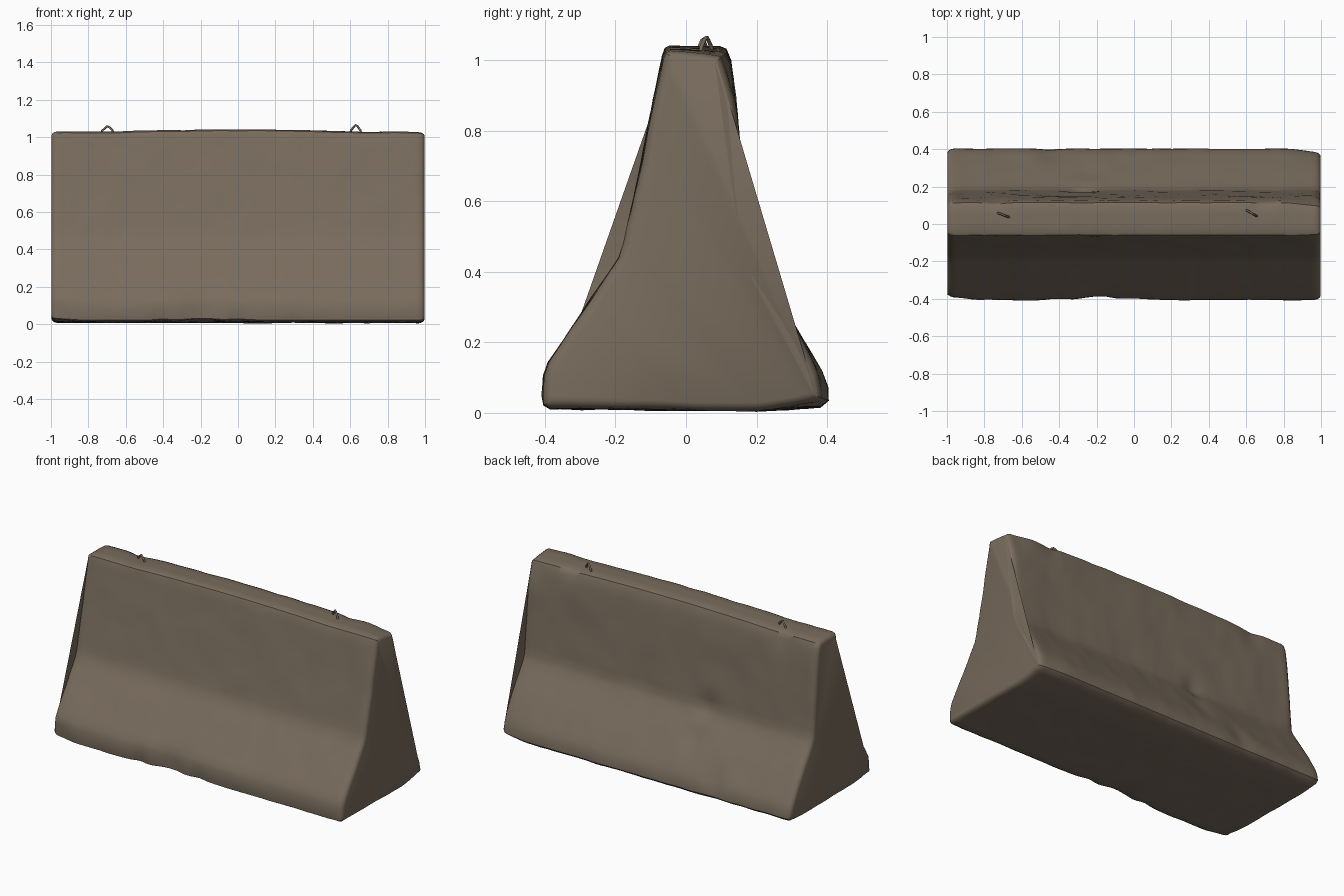
import bpy, bmesh, math
from mathutils import Vector, noise

if "Cube" in bpy.data.objects:
    bpy.data.objects.remove(bpy.data.objects["Cube"])

concrete = bpy.data.materials.new("weathered_concrete")
concrete.diffuse_color = (0.19, 0.15, 0.11, 1)
concrete.use_nodes = True
concrete.node_tree.nodes["Principled BSDF"].inputs["Base Color"].default_value = concrete.diffuse_color
steel = bpy.data.materials.new("dull_steel")
steel.diffuse_color = (0.17, 0.14, 0.105, 1)
steel.use_nodes = True
steel.node_tree.nodes["Principled BSDF"].inputs["Base Color"].default_value = steel.diffuse_color

# Barrier cross-section (y, z), going round from bottom front to bottom back
PROFILE = [(-0.385, 0.012), (-0.403, 0.022), (-0.407, 0.05), (-0.403, 0.105), (-0.39, 0.143),
           (-0.30, 0.275), (-0.19, 0.44), (-0.175, 0.485), (-0.115, 0.77), (-0.066, 1.015),
           (-0.059, 1.034), (-0.045, 1.041), (0.095, 1.04), (0.114, 1.032), (0.127, 1.00),
           (0.14, 0.90), (0.158, 0.70), (0.18, 0.455), (0.195, 0.42), (0.29, 0.275),
           (0.385, 0.118), (0.402, 0.07), (0.403, 0.035), (0.38, 0.016), (0.2, 0.006)]

# Worn spots: centre, radius, depth of the dent
CHIPS = [((-0.18, -0.40, 0.06), 0.11, 0.022), ((0.0, -0.40, 0.03), 0.05, 0.012),
         ((-0.40, -0.40, 0.03), 0.05, 0.010), ((-0.28, 0.18, 0.46), 0.06, 0.018),
         ((-0.24, 0.28, 0.29), 0.07, 0.014), ((-0.45, 0.38, 0.12), 0.06, 0.014),
         ((-0.75, 0.13, 1.01), 0.06, 0.014), ((-0.98, -0.40, 0.05), 0.09, 0.02),
         ((0.98, 0.40, 0.06), 0.11, 0.02), ((0.97, 0.12, 1.02), 0.10, 0.02),
         ((0.7, 0.13, 1.02), 0.05, 0.010)]


def resample(points, step):
    out = []
    for i, p in enumerate(points):
        a, b = Vector(p), Vector(points[(i + 1) % len(points)])
        n = max(1, round((b - a).length / step))
        out += [a.lerp(b, k / n) for k in range(n)]
    return out


def outline_normals(loop):
    result = []
    for i in range(len(loop)):
        t = loop[(i + 1) % len(loop)] - loop[i - 1]
        result.append(Vector((-t.y, t.x)).normalized())
    return result


# Barrier body: loft the section along x with rounded ends and worn surface
loop = resample(PROFILE, 0.045)
normals = outline_normals(loop)
edge = [(0.998, 0.024), (0.993, 0.012), (0.982, 0.004), (0.965, 0.0)]
inner = [(-0.94 + 1.88 * i / 64, 0.0) for i in range(65)]
stations = [(-x, d) for x, d in edge] + inner + [(x, d) for x, d in reversed(edge)]

bm = bmesh.new()
rings = []
for x, inset in stations:
    ring = []
    for p, n in zip(loop, normals):
        q = p - n * inset
        co = Vector((x, q.x, q.y))
        out = Vector((0, n.x, n.y))
        wear = 0.004 * noise.noise(co * 5) + 0.0025 * noise.noise(co * 13)
        for c, r, depth in CHIPS:
            wear -= depth * math.exp(-((co - Vector(c)).length / r) ** 2)
        co += out * wear
        # crown of the top sags slightly towards the ends
        co.z -= 0.012 * min(1, (x / 0.65) ** 2) * max(0, (co.z - 0.6) / 0.44)
        co.z = max(co.z, 0.002)
        ring.append(bm.verts.new(co))
    rings.append(ring)
count = len(loop)
for a, b in zip(rings, rings[1:]):
    for i in range(count):
        j = (i + 1) % count
        bm.faces.new((a[i], a[j], b[j], b[i]))
bm.faces.new(rings[0])
bm.faces.new(rings[-1])
bmesh.ops.recalc_face_normals(bm, faces=bm.faces)
mesh = bpy.data.meshes.new("barrier_body")
bm.to_mesh(mesh)
bm.free()
mesh.materials.append(concrete)
body = bpy.data.objects.new("barrier_body", mesh)
bpy.context.collection.objects.link(body)
bpy.context.view_layer.objects.active = body
body.select_set(True)
bpy.ops.object.shade_smooth_by_angle(angle=math.radians(40))


# Lifting loops: bent steel wire set into the top
def lifting_loop(name, start, end, top):
    a, b = Vector(start), Vector(end)
    curve = bpy.data.curves.new(name, 'CURVE')
    curve.dimensions = '3D'
    curve.bevel_depth = 0.006
    curve.bevel_resolution = 1
    curve.use_fill_caps = True
    path = [(0, 1.01), (0.06, 1.035), (0.3, top - 0.01), (0.45, top),
            (0.62, top - 0.004), (0.9, 1.037), (1, 1.01)]
    spline = curve.splines.new('POLY')
    spline.points.add(len(path) - 1)
    for point, (t, z) in zip(spline.points, path):
        q = a.lerp(b, t)
        point.co = (q.x, q.y, z, 1)
    curve.materials.append(steel)
    bpy.context.collection.objects.link(bpy.data.objects.new(name, curve))


lifting_loop("lifting_loop_left", (-0.73, 0.06), (-0.665, 0.035), 1.058)
lifting_loop("lifting_loop_right", (0.60, 0.075), (0.66, 0.04), 1.064)
